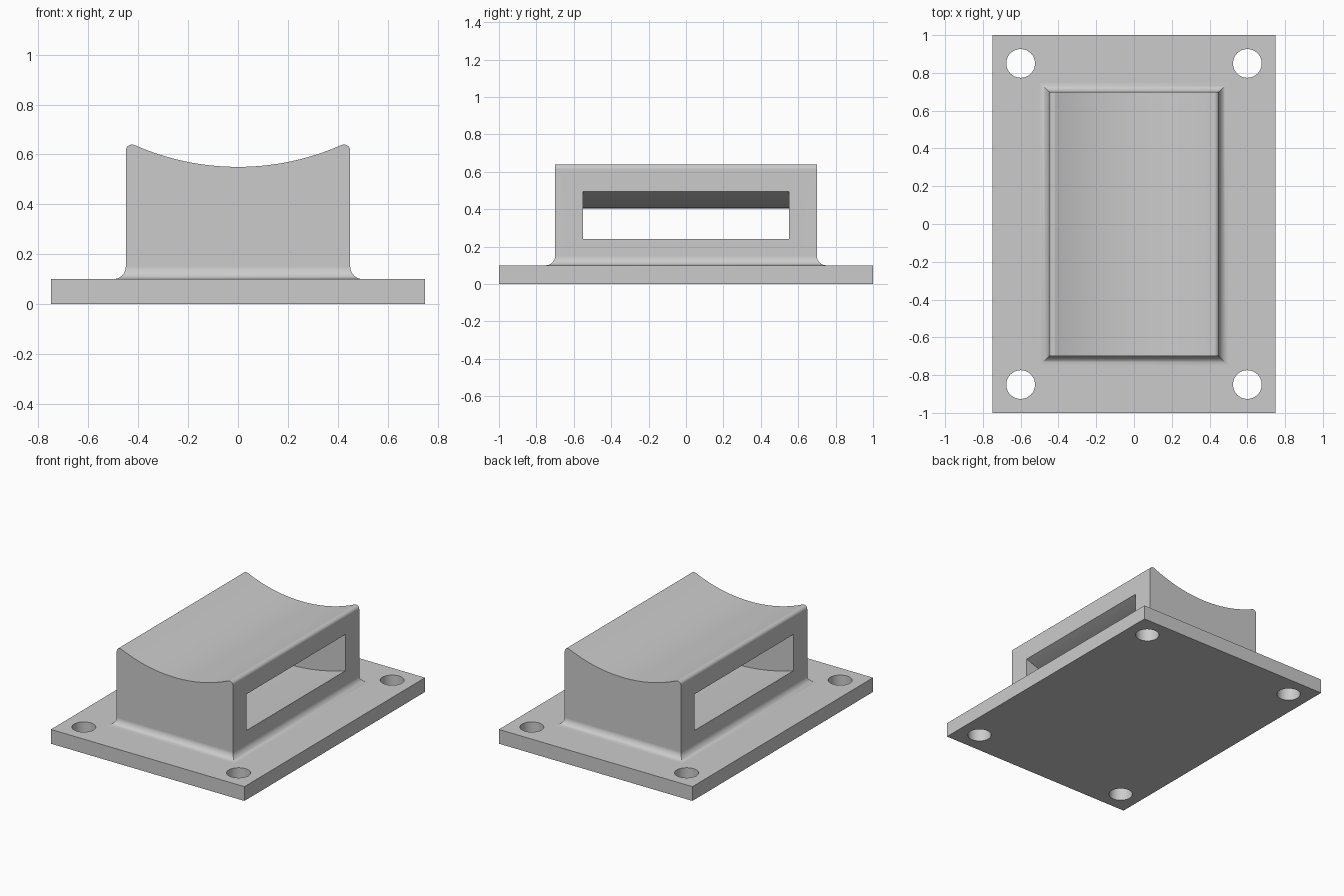
import bpy, bmesh, math

if "Cube" in bpy.data.objects:
    bpy.data.objects.remove(bpy.data.objects["Cube"])

PLATE_T = 0.10            # base plate thickness
HX, HY = 0.45, 0.70       # block half sizes
ARC_Z = 1.575             # shared centre height of the saddle and slot arcs

grey = bpy.data.materials.new("light_grey")
grey.diffuse_color = (0.6, 0.6, 0.6, 1)
grey.use_nodes = True
grey.node_tree.nodes["Principled BSDF"].inputs["Base Color"].default_value = grey.diffuse_color


def loft(name, rings):
    """Closed solid from a stack of equal-length point rings."""
    bm = bmesh.new()
    loops = [[bm.verts.new(p) for p in ring] for ring in rings]
    n = len(loops[0])
    for a, b in zip(loops, loops[1:]):
        for i in range(n):
            j = (i + 1) % n
            bm.faces.new((a[i], a[j], b[j], b[i]))
    bm.faces.new(loops[0][::-1])
    bm.faces.new(loops[-1])
    bmesh.ops.recalc_face_normals(bm, faces=bm.faces)
    me = bpy.data.meshes.new(name)
    bm.to_mesh(me)
    bm.free()
    ob = bpy.data.objects.new(name, me)
    bpy.context.collection.objects.link(ob)
    me.materials.append(grey)
    return ob


def rect(hx, hy, z):
    return [(-hx, -hy, z), (hx, -hy, z), (hx, hy, z), (-hx, hy, z)]


def extrude_y(name, profile, hy):
    return loft(name, [[(x, y, z) for x, z in profile] for y in (-hy, hy)])


def arc(radius, half_x, n=32):
    """Bottom of a circle centred over the block, from -x to +x."""
    a = math.asin(half_x / radius)
    ts = [a * (2 * i / n - 1) for i in range(n + 1)]
    return [(radius * math.sin(t), ARC_Z - radius * math.cos(t)) for t in ts]


def boolean(target, tool, operation):
    mod = target.modifiers.new("cut", 'BOOLEAN')
    mod.operation, mod.solver, mod.object = operation, 'EXACT', tool
    bpy.context.view_layer.objects.active = target
    bpy.ops.object.modifier_apply(modifier=mod.name)
    bpy.data.objects.remove(tool, do_unlink=True)


# Base plate
mount = loft("saddle_mount", [rect(0.75, 1.0, 0), rect(0.75, 1.0, PLATE_T)])

# Flared fillet skirt with mitred corners
R = 0.05
rings = [rect(HX + R, HY + R, 0.05)]
for i in range(9):
    t = math.radians(90 * i / 8)
    o = R * (1 - math.sin(t))
    rings.append(rect(HX + o, HY + o, PLATE_T + R * (1 - math.cos(t))))
skirt = loft("fillet_skirt", rings)

# Block with concave saddle top and rounded rims
SADDLE_R, rim = 1.025, 0.025
cx = HX - rim
cz = ARC_Z - math.sqrt((SADDLE_R + rim) ** 2 - cx ** 2)
end = math.atan2(ARC_Z - cz, -cx)
rim_pts = [(cx + rim * math.cos(end * i / 10), cz + rim * math.sin(end * i / 10))
           for i in range(10)]
saddle = arc(SADDLE_R, cx * SADDLE_R / (SADDLE_R + rim))
profile = ([(-HX, 0.05), (HX, 0.05)] + rim_pts + saddle[::-1]
           + [(-x, z) for x, z in rim_pts[::-1]])
block = extrude_y("saddle_block", profile, HY)

boolean(mount, skirt, 'UNION')
boolean(mount, block, 'UNION')

# Curved strap slot passing through the block
slot = extrude_y("slot_cutter", arc(1.408, 0.6) + arc(1.17, 0.6)[::-1], 0.55)
boolean(mount, slot, 'DIFFERENCE')

# Four screw holes
for sx in (-1, 1):
    for sy in (-1, 1):
        ring = [(sx * 0.6 + 0.076 * math.cos(k * math.tau / 48),
                 sy * 0.85 + 0.076 * math.sin(k * math.tau / 48)) for k in range(48)]
        hole = loft("hole_cutter", [[(x, y, z) for x, y in ring] for z in (-0.1, 0.2)])
        boolean(mount, hole, 'DIFFERENCE')

# Smooth curves, crisp edges, flat large faces
bpy.ops.object.select_all(action='DESELECT')
mount.select_set(True)
bpy.context.view_layer.objects.active = mount
bpy.ops.object.shade_smooth_by_angle(angle=math.radians(30))
wn = mount.modifiers.new("weighted_normals", 'WEIGHTED_NORMAL')
wn.keep_sharp = True
